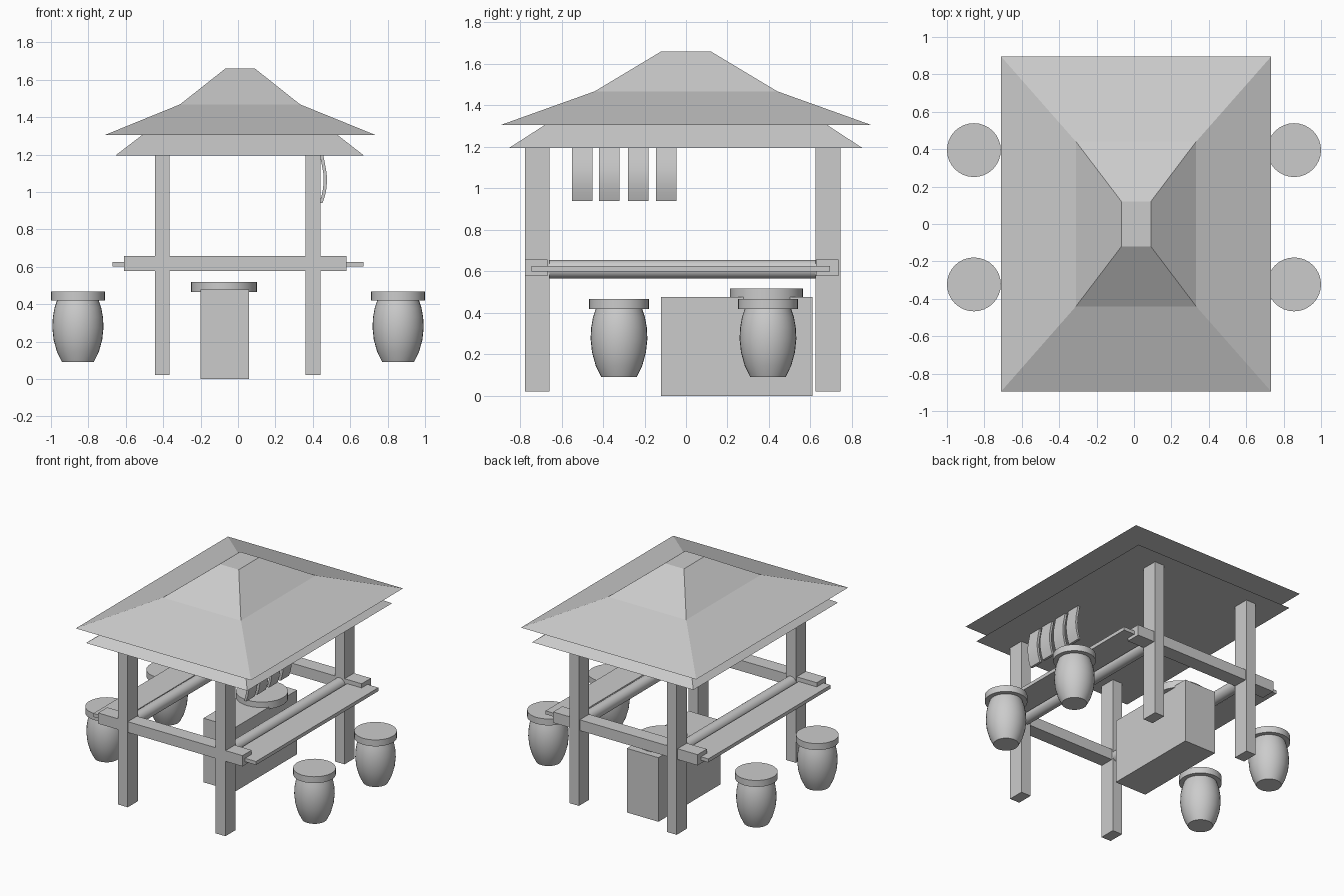
import bpy, bmesh, math
from mathutils import Matrix

if "Cube" in bpy.data.objects:
    bpy.data.objects.remove(bpy.data.objects["Cube"])


def finish(bm, name, smooth=False):
    bmesh.ops.recalc_face_normals(bm, faces=bm.faces)
    me = bpy.data.meshes.new(name)
    bm.to_mesh(me)
    bm.free()
    ob = bpy.data.objects.new(name, me)
    bpy.context.collection.objects.link(ob)
    if smooth:
        bpy.ops.object.select_all(action='DESELECT')
        ob.select_set(True)
        bpy.context.view_layer.objects.active = ob
        bpy.ops.object.shade_smooth_by_angle(angle=math.radians(35))
    return ob


def loft(name, rings, smooth=False):
    """Bridge equal-length rings of points and cap both ends."""
    bm = bmesh.new()
    loops = [[bm.verts.new(p) for p in r] for r in rings]
    n = len(loops[0])
    for a, b in zip(loops, loops[1:]):
        for i in range(n):
            j = (i + 1) % n
            bm.faces.new((a[i], a[j], b[j], b[i]))
    bm.faces.new(loops[0][::-1])
    bm.faces.new(loops[-1])
    return finish(bm, name, smooth)


def rect(x0, x1, y0, y1, z):
    return [(x0, y0, z), (x1, y0, z), (x1, y1, z), (x0, y1, z)]


def box(name, x0, x1, y0, y1, z0, z1):
    return loft(name, [rect(x0, x1, y0, y1, z0), rect(x0, x1, y0, y1, z1)])


def turned(name, x, y, profile, n=32):
    """Round part from (radius, height) points."""
    return loft(name, [[(x + r * math.cos(2 * math.pi * i / n),
                         y + r * math.sin(2 * math.pi * i / n), z)
                        for i in range(n)] for r, z in profile], True)


# Two-tier hipped roof
loft("upper_roof", [rect(-0.71, 0.733, -0.895, 0.895, 1.305),
                    rect(-0.31, 0.332, -0.44, 0.44, 1.468),
                    rect(-0.067, 0.09, -0.12, 0.12, 1.66)])
loft("lower_roof", [rect(-0.655, 0.673, -0.853, 0.85, 1.195),
                    rect(-0.51, 0.53, -0.68, 0.68, 1.306)])

# Posts, with a cross beam at the front and back
for end, y0, y1 in (("front", -0.776, -0.657), ("back", 0.625, 0.745)):
    for side, x in (("left", -0.405), ("right", 0.40)):
        box(f"{end}_{side}_post", x - 0.04, x + 0.04, y0, y1, 0.02, 1.196)
    box(f"{end}_beam", -0.61, 0.58, y0 + 0.001, y1 - 0.01, 0.577, 0.657)

# Round rail and counter board on each side
for side, x, b0, b1 in (("left", -0.405, -0.67, -0.46), ("right", 0.40, 0.46, 0.67)):
    bm = bmesh.new()
    bmesh.ops.create_cone(bm, cap_ends=True, segments=24, radius1=0.044, radius2=0.044,
                          depth=1.29, matrix=Matrix.Translation((x, -0.017, 0.61))
                          @ Matrix.Rotation(math.pi / 2, 4, 'X'))
    finish(bm, f"{side}_rail", True)
    box(f"{side}_counter_board", b0, b1, -0.745, 0.695, 0.60, 0.626)

# Stove block with a round lid
box("stove_block", -0.20, 0.06, -0.12, 0.61, 0, 0.477)
turned("stove_lid", -0.075, 0.389, [(0.176, 0.464), (0.176, 0.518)])

# Barrel stools with flat seats
barrel = [(0.085, 0.09), (0.112, 0.145), (0.13, 0.21), (0.137, 0.275),
          (0.134, 0.33), (0.125, 0.38), (0.11, 0.425)]
for x in (-0.856, 0.856):
    for y in (-0.323, 0.395):
        turned("stool_barrel", x, y, barrel)
        turned("stool_seat", x, y, [(0.144, 0.42), (0.144, 0.468)])

# Row of curved cloth flaps hanging under the right eave
curve = [(0.447, 1.197), (0.456, 1.15), (0.465, 1.10), (0.467, 1.06),
         (0.464, 1.02), (0.456, 0.98), (0.443, 0.94)]
for y in (-0.50, -0.37, -0.23, -0.095):
    loft("cloth_flap", [rect(x - 0.009, x + 0.009, y - 0.05, y + 0.05, z)
                        for x, z in curve], True)
